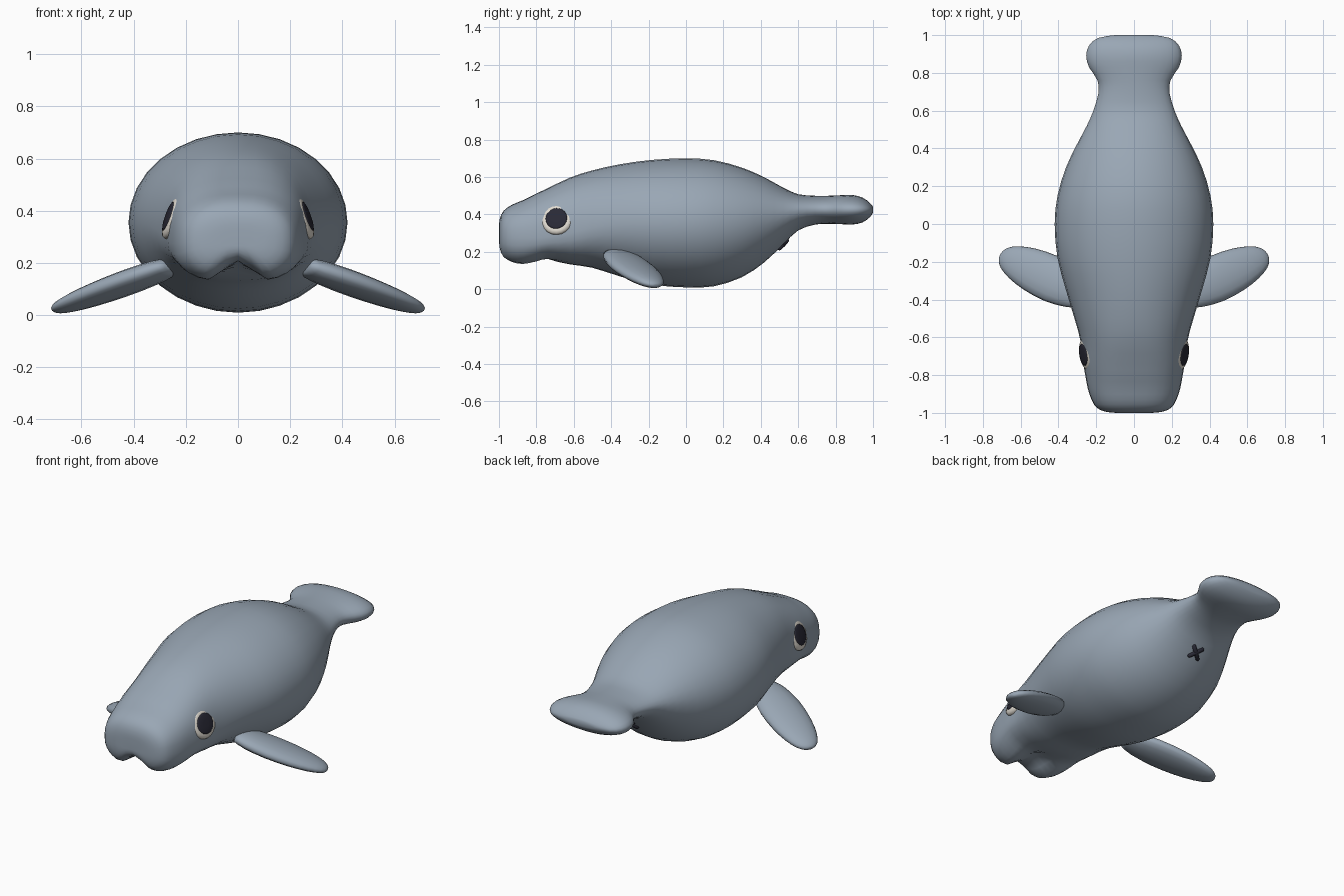
import bpy, bmesh, math
from mathutils import Vector

if "Cube" in bpy.data.objects:
    bpy.data.objects.remove(bpy.data.objects["Cube"])


def material(name, rgb):
    m = bpy.data.materials.new(name)
    m.diffuse_color = (*rgb, 1)
    m.use_nodes = True
    m.node_tree.nodes["Principled BSDF"].inputs["Base Color"].default_value = m.diffuse_color
    return m


GREY = material("slate grey skin", (0.32, 0.385, 0.46))
WHITE = material("eye white", (0.76, 0.72, 0.65))
DARK = material("near black", (0.022, 0.022, 0.036))


def loft(name, rings, mat):
    """Skin closed rings of points and cap both ends."""
    bm = bmesh.new()
    loops = [[bm.verts.new(p) for p in r] for r in rings]
    n = len(loops[0])
    for a, b in zip(loops, loops[1:]):
        for i in range(n):
            j = (i + 1) % n
            bm.faces.new((a[i], a[j], b[j], b[i]))
    bm.faces.new(loops[0])
    bm.faces.new(loops[-1])
    bmesh.ops.recalc_face_normals(bm, faces=bm.faces)
    me = bpy.data.meshes.new(name)
    bm.to_mesh(me)
    bm.free()
    me.shade_smooth()
    me.materials.append(mat)
    ob = bpy.data.objects.new(name, me)
    bpy.context.collection.objects.link(ob)
    return ob


def spline(rows, steps):
    """Catmull-Rom interpolation of rows of numbers."""
    pts = [rows[0]] + list(rows) + [rows[-1]]
    out = []
    for k in range(len(rows) - 1):
        p0, p1, p2, p3 = pts[k:k + 4]
        for s in range(steps):
            t = s / steps
            out.append([0.5 * (2 * b + (c - a) * t + (2 * a - 5 * b + 4 * c - d) * t * t
                               + (3 * b - a - 3 * c + d) * t ** 3)
                        for a, b, c, d in zip(p0, p1, p2, p3)])
    return out + [list(rows[-1])]


def spow(v, e):
    return math.copysign(abs(v) ** e, v)


def smooth(a, b, v):
    t = max(0, min(1, (v - a) / (b - a)))
    return t * t * (3 - 2 * t)


# Body: y, half width, bottom z, height of widest point, top z
BODY = [
    (-1.0, 0.07, 0.25, 0.28, 0.33),
    (-0.996, 0.14, 0.20, 0.28, 0.375),
    (-0.975, 0.195, 0.155, 0.28, 0.42),
    (-0.93, 0.225, 0.13, 0.275, 0.452),
    (-0.87, 0.245, 0.123, 0.275, 0.477),
    (-0.80, 0.258, 0.14, 0.275, 0.512),
    (-0.74, 0.268, 0.155, 0.28, 0.54),
    (-0.62, 0.283, 0.133, 0.30, 0.597),
    (-0.50, 0.315, 0.115, 0.33, 0.636),
    (-0.35, 0.36, 0.068, 0.35, 0.669),
    (-0.18, 0.405, 0.025, 0.355, 0.692),
    (0.0, 0.42, 0.01, 0.355, 0.70),
    (0.15, 0.405, 0.016, 0.36, 0.69),
    (0.30, 0.36, 0.065, 0.37, 0.65),
    (0.42, 0.303, 0.145, 0.39, 0.598),
    (0.52, 0.25, 0.24, 0.405, 0.543),
    (0.60, 0.215, 0.315, 0.42, 0.508),
    (0.69, 0.189, 0.346, 0.425, 0.50),
    (0.76, 0.193, 0.35, 0.425, 0.50),
    (0.83, 0.238, 0.348, 0.425, 0.503),
    (0.89, 0.253, 0.346, 0.425, 0.504),
    (0.945, 0.238, 0.358, 0.425, 0.49),
    (0.985, 0.19, 0.387, 0.425, 0.46),
    (1.0, 0.10, 0.41, 0.425, 0.44),
]
SIDES = 32
rings = []
for y, w, zb, zm, zt in spline(BODY, 2):
    e = 2 / (2 + 0.5 * (1 - smooth(-0.8, -0.35, y)))
    groove = 0.55 * (1 - smooth(-0.84, -0.70, y))
    ring = []
    for i in range(SIDES):
        a = 2 * math.pi * i / SIDES
        x, s = w * spow(math.cos(a), e), spow(math.sin(a), e)
        h = s * (zt - zm if s > 0 else zm - zb)
        # cleft that divides the upper lip into two lobes
        if s < 0 and abs(x) < 0.13:
            h *= 1 - groove * math.cos(math.pi * x / 0.26) ** 2
        ring.append((x, y, zm + h))
    rings.append(ring)
loft("body", rings, GREY)

# Flippers: position along axis, half chord, half thickness
FLIPPER = [(0, 0.07, 0.03), (0.12, 0.1, 0.042), (0.35, 0.122, 0.046), (0.6, 0.117, 0.043),
           (0.8, 0.095, 0.036), (0.93, 0.065, 0.026), (0.985, 0.035, 0.015), (1.0, 0.012, 0.006)]
for side, label in ((1, "left"), (-1, "right")):
    root = Vector((0.25 * side, -0.38, 0.19))
    axis = Vector((0.705 * side, -0.16, 0.02)) - root
    chord = Vector((-0.5 * side, 0.86, 0)).normalized()
    up = axis.cross(chord).normalized()
    rings = [[root + axis * t + chord * c * math.cos(k * math.pi / 8)
              + up * h * math.sin(k * math.pi / 8) for k in range(16)]
             for t, c, h in spline(FLIPPER, 2)]
    loft(label + "_flipper", rings, GREY)

    # Eyes: domed white disc with a dark pupil plate
    normal = Vector((side, -0.16, 0.36)).normalized()
    u = Vector((0, 1, 0)).cross(normal).normalized()
    v = normal.cross(u)
    centre = Vector((0.25 * side, -0.69, 0.372))

    def disc(name, profile, mat):
        loft(name, [[centre + normal * d + (u * math.cos(k * math.pi / 10)
                     + v * math.sin(k * math.pi / 10)) * r for k in range(20)]
                    for r, d in profile], mat)

    disc(label + "_eye_white", [(0.07, -0.04), (0.083, -0.01), (0.085, 0.002),
                                (0.08, 0.012), (0.068, 0.018), (0.055, 0.02)], WHITE)
    disc(label + "_pupil", [(0.058, 0.016), (0.058, 0.021), (0.05, 0.0235), (0.02, 0.025)], DARK)

# Small crossed mark under the base of the tail
slope = Vector((0, 0.69, 0.72)).normalized()
out = Vector((0, 0.72, -0.69)).normalized()
for side, label in ((1, "a"), (-1, "b")):
    d = (Vector((side, 0, 0)) + slope).normalized()
    p = d.cross(out)
    c = Vector((0, 0.52, 0.24))
    rings = [[c + d * t + (p * math.cos(k * math.pi / 4) + out * math.sin(k * math.pi / 4)) * r
              for k in range(8)]
             for t, r in ((-0.05, 0.004), (-0.045, 0.011), (0, 0.013), (0.045, 0.011), (0.05, 0.004))]
    loft("tail_cross_bar_" + label, rings, DARK)
